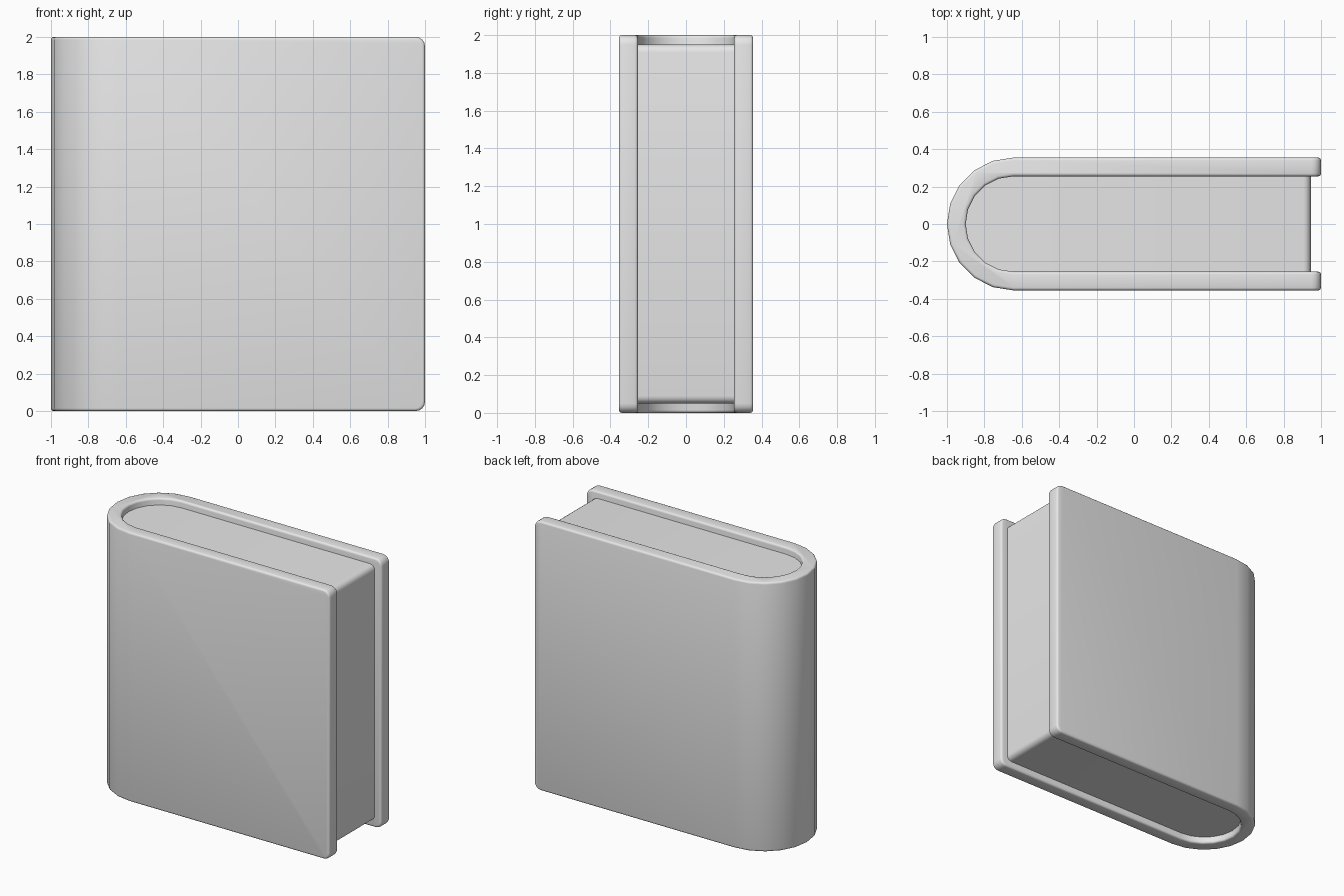
import bpy
import bmesh
from math import cos, sin, pi, radians

cube = bpy.data.objects.get("Cube")
if cube:
    bpy.data.objects.remove(cube, do_unlink=True)

OUTER = 0.355           # spine radius and half thickness of the book
INNER = 0.255           # half thickness of the page block
SPINE_X = OUTER - 1     # centre of the rounded spine

grey = bpy.data.materials.new("light grey")
grey.use_nodes = True
grey.diffuse_color = (0.8, 0.8, 0.8, 1)
grey.node_tree.nodes["Principled BSDF"].inputs["Base Color"].default_value = (0.8, 0.8, 0.8, 1)


def spine_arc(radius, steps=10):
    """Half circle from the back side round the spine to the front side."""
    angles = [pi / 2 + pi * i / steps for i in range(steps + 1)]
    return [(SPINE_X + radius * cos(a), radius * sin(a)) for a in angles]


def build(name, outline, bottom, top, end_x, corner, rim=0):
    """Extrude an outline upward, round its open-end corners and its rim."""
    bm = bmesh.new()
    face = bm.faces.new([bm.verts.new((x, y, bottom)) for x, y in outline])
    raised = bmesh.ops.extrude_face_region(bm, geom=[face])["geom"]
    for v in raised:
        if isinstance(v, bmesh.types.BMVert):
            v.co.z = top
    bmesh.ops.recalc_face_normals(bm, faces=bm.faces)

    # corners at the top and bottom of the open end
    ends = [e for e in bm.edges
            if all(v.co.x > end_x - 0.001 for v in e.verts)
            and abs(e.verts[0].co.z - e.verts[1].co.z) < 0.001]
    bmesh.ops.bevel(bm, geom=ends, offset=corner, segments=4,
                    profile=0.5, affect='EDGES')

    # remaining sharp edges
    if rim:
        bm.normal_update()
        sharp = [e for e in bm.edges if e.calc_face_angle(0) > radians(60)]
        bmesh.ops.bevel(bm, geom=sharp, offset=rim, segments=3,
                        profile=0.5, affect='EDGES')

    mesh = bpy.data.meshes.new(name)
    bm.to_mesh(mesh)
    bm.free()
    mesh.materials.append(grey)
    obj = bpy.data.objects.new(name, mesh)
    bpy.context.collection.objects.link(obj)

    bpy.ops.object.select_all(action='DESELECT')
    obj.select_set(True)
    bpy.context.view_layer.objects.active = obj
    bpy.ops.object.shade_smooth_by_angle(angle=radians(40))
    return obj


# cover: two boards joined by the rounded spine
cover_outline = ([(1, OUTER)] + spine_arc(OUTER) + [(1, -OUTER), (1, -INNER)]
                 + spine_arc(INNER)[::-1] + [(1, INNER)])
build("cover", cover_outline, 0, 2, 1, corner=0.05, rim=0.015)

# page block, set back from the cover edges
PAGE_END = 0.945
page_outline = [(PAGE_END, INNER)] + spine_arc(INNER) + [(PAGE_END, -INNER)]
build("pages", page_outline, 0.05, 1.95, PAGE_END, corner=0.04)
